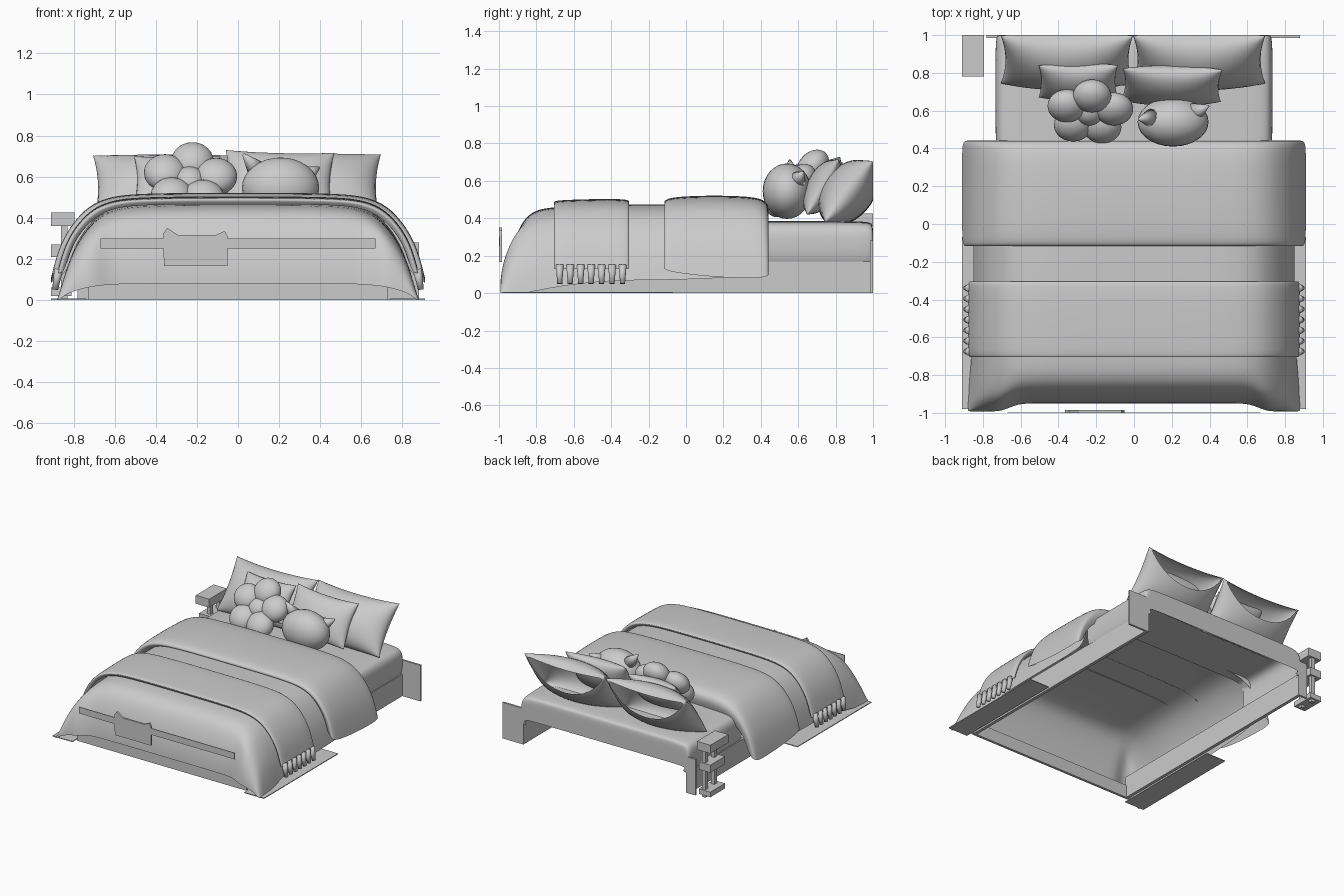
import bpy, bmesh, math
from mathutils import Vector, Matrix

if "Cube" in bpy.data.objects:
    bpy.data.objects.remove(bpy.data.objects["Cube"])

# Half cross-section of cloth hanging over the bed: (fraction of width, fraction of height)
DRAPE = [(0, 1), (.35, 1), (.6, .985), (.71, .94), (.80, .85), (.88, .67), (.94, .45), (.975, .23), (1, 0)]


def finish(bm, name, smooth=True, subdiv=0):
    bmesh.ops.recalc_face_normals(bm, faces=bm.faces)
    me = bpy.data.meshes.new(name)
    bm.to_mesh(me)
    bm.free()
    ob = bpy.data.objects.new(name, me)
    bpy.context.collection.objects.link(ob)
    for p in me.polygons:
        p.use_smooth = smooth
    if subdiv:
        m = ob.modifiers.new("soften", 'SUBSURF')
        m.levels = m.render_levels = subdiv
    return ob


def grid_faces(bm, rows):
    for a, b in zip(rows, rows[1:]):
        for i in range(len(a) - 1):
            bm.faces.new((a[i], a[i + 1], b[i + 1], b[i]))


def drape(name, stations, pleat=0, profile=DRAPE):
    """Loft cloth sections (y, half width, hem z, top z) along the bed."""
    bm = bmesh.new()
    full = [(-u, v) for u, v in profile[:0:-1]] + profile
    rows = []
    for y, w, zb, zt in stations:
        rows.append([bm.verts.new((u * w, y - (pleat if abs(u) > .75 and y < -.85 else 0),
                                   zb + v * (zt - zb))) for u, v in full])
    grid_faces(bm, rows)
    return finish(bm, name, subdiv=2)


def box(name, x0, x1, y0, y1, z0, z1):
    bm = bmesh.new()
    bmesh.ops.create_cube(bm, size=1)
    for v in bm.verts:
        v.co = Vector(((x0 + x1) / 2 + v.co.x * (x1 - x0), (y0 + y1) / 2 + v.co.y * (y1 - y0),
                       (z0 + z1) / 2 + v.co.z * (z1 - z0)))
    return finish(bm, name, smooth=False)


def pillow(name, c, w, h, t, lean, roll=0, n=18):
    """Square pillow with pointed corners, leaning back, cut flat at the wall plane y = 1."""
    bm = bmesh.new()
    up = Vector((0, math.sin(lean), math.cos(lean)))
    out = Vector((0, -math.cos(lean), math.sin(lean)))
    side = Vector((1, 0, 0))
    cr, sr = math.cos(roll), math.sin(roll)
    for s in (1, -1):
        rows = []
        for j in range(n + 1):
            v = -math.cos(math.pi * j / n)
            row = []
            for i in range(n + 1):
                u = -math.cos(math.pi * i / n)
                px = u * (1 - .07 * (1 - v * v)) * w / 2
                pz = v * (1 - (.1 if v > 0 else .02) * (1 - u * u)) * h / 2
                d = s * t * max(0, (1 - u * u) * (1 - v * v)) ** .5
                row.append(bm.verts.new(Vector(c) + side * (px * cr - pz * sr)
                                        + up * (px * sr + pz * cr) + out * d))
            rows.append(row)
        grid_faces(bm, rows)
    bmesh.ops.remove_doubles(bm, verts=bm.verts, dist=.0005)
    bmesh.ops.bisect_plane(bm, geom=bm.verts[:] + bm.edges[:] + bm.faces[:],
                           plane_co=(0, 1, 0), plane_no=(0, 1, 0), clear_outer=True)
    return finish(bm, name)


def ball(name, c, r, tilt=0):
    bm = bmesh.new()
    bmesh.ops.create_uvsphere(bm, u_segments=28, v_segments=16, radius=1)
    rot = Matrix.Rotation(tilt, 3, 'X')
    for v in bm.verts:
        v.co = Vector(c) + rot @ Vector(a * b for a, b in zip(v.co, r))
    return finish(bm, name)


def cone(name, base, tip, r0, r1, seg=12):
    base, tip = Vector(base), Vector(tip)
    d = tip - base
    bm = bmesh.new()
    bmesh.ops.create_cone(bm, cap_ends=True, segments=seg, radius1=r0, radius2=r1, depth=d.length)
    q = d.to_track_quat('Z', 'Y')
    for v in bm.verts:
        v.co = (base + tip) / 2 + q @ v.co
    return finish(bm, name)


# Duvet hanging over the foot of the bed, open underneath
drape("duvet", [(-.95, .87, 0, .08), (-.947, .88, 0, .14), (-.93, .88, 0, .24), (-.90, .88, 0, .33),
                (-.86, .875, 0, .405), (-.80, .87, .01, .445), (-.72, .86, .03, .46),
                (-.50, .85, .06, .47), (-.3, .85, .07, .475), (-.1, .85, .07, .475),
                (.2, .84, .08, .475), (.40, .82, .1, .46)], pleat=.042)

# Throw across the bed
drape("throw", [(-.69, .845, .14, .465), (-.71, .865, .13, .485), (-.70, .88, .13, .495), (-.6, .88, .13, .50),
                (-.4, .88, .13, .505), (-.31, .88, .13, .50), (-.30, .865, .13, .49), (-.32, .845, .14, .47)])

# Turned-back duvet fold
drape("duvet_fold", [(-.09, .84, .15, .465), (-.12, .885, .14, .475), (-.115, .905, .125, .50),
                     (-.06, .91, .11, .515), (.1, .91, .09, .522), (.28, .91, .08, .52), (.39, .91, .08, .51),
                     (.435, .905, .09, .485), (.445, .885, .10, .44), (.43, .84, .13, .39)])

# Throw tassels on both sides
for s in (-1, 1):
    for i in range(7):
        y = -.675 + i * .056
        cone("tassel", (s * .872, y, .15), (s * .89, y, .05), .022, .014, 10)

# Mattress with softly padded sides, closed at the head end
PAD = [(0, 1), (.7, 1), (.93, .985), (.98, .88), (1, .70), (1, .35), (.985, .08), (.96, 0)]
drape("mattress", [(.35, .73, .15, .385), (.6, .735, .15, .385), (.9, .735, .15, .385), (.985, .73, .15, .38),
                   (1, .72, .155, .365), (1, .70, .17, .30), (1, .69, .165, .20)], profile=PAD)

# Base rails, foot rail and head-end panels
for s in (-1, 1):
    box("side_rail", *sorted((s * .70, s * .725)), -.93, 1, 0, .17)
box("foot_rail", -.73, .73, -.94, -.92, 0, .10)
box("head_panel_right", .70, .88, .985, 1, 0, .28)
box("head_panel_left", -.78, -.70, .985, 1, 0, .28)

# Rug edges showing on the floor
for s in (-1, 1):
    box("rug_edge", *sorted((s * .74, s * .91)), -.98, -.07, 0, .006)

# Foot bench strip and eared panel in front
box("bench_strip", -.67, .67, -.999, -.994, .25, .30)
bm = bmesh.new()
outline = [(-.36, .165), (-.05, .165), (-.05, .31), (-.065, .335), (-.11, .315), (-.29, .315), (-.345, .35), (-.365, .32)]
f = bm.faces.new([bm.verts.new((x, -1, z)) for x, z in outline])
ext = bmesh.ops.extrude_face_region(bm, geom=[f])
for v in ext["geom"]:
    if isinstance(v, bmesh.types.BMVert):
        v.co.y = -.985
finish(bm, "eared_panel", smooth=False)

# Bedside table beside the head
box("table_top", -.91, -.795, .78, 1, .36, .425)
box("table_shelf", -.91, -.81, .82, 1, .21, .27)
box("table_foot", -.91, -.81, .82, 1, .02, .06)
for y in (.85, .96):
    box("table_post", -.86, -.83, y, y + .03, 0, .37)

# Pillows against the wall, then smaller ones
pillow("back_pillow_left", (-.355, .87, .54), .70, .41, .135, .66)
pillow("back_pillow_right", (.345, .87, .545), .70, .41, .135, .66)
pillow("small_pillow_left", (-.295, .755, .58), .42, .29, .08, .62)
pillow("small_pillow_right", (.20, .735, .575), .53, .34, .085, .52, -.03)

# Flower cushion: five plump lobes around a sunken middle, tipped back
fc = Vector((-.235, .59, .58))
tip = math.radians(-42)
up = Vector((0, math.sin(-tip), math.cos(tip)))
for i in range(5):
    a = math.pi / 2 + i * math.tau / 5 - .1
    p = fc + .132 * math.cos(a) * Vector((1, 0, 0)) + .132 * math.sin(a) * up
    ball("flower_lobe", p, (.102, .075, .100), tip)
ball("flower_middle", fc, (.075, .062, .075), tip)

# Round cushion with two ears
ball("round_cushion", (.207, .54, .545), (.188, .13, .148))
cone("ear_left", (.09, .56, .635), (.025, .555, .71), .05, .006)
cone("ear_right", (.32, .59, .60), (.395, .625, .645), .055, .006)
